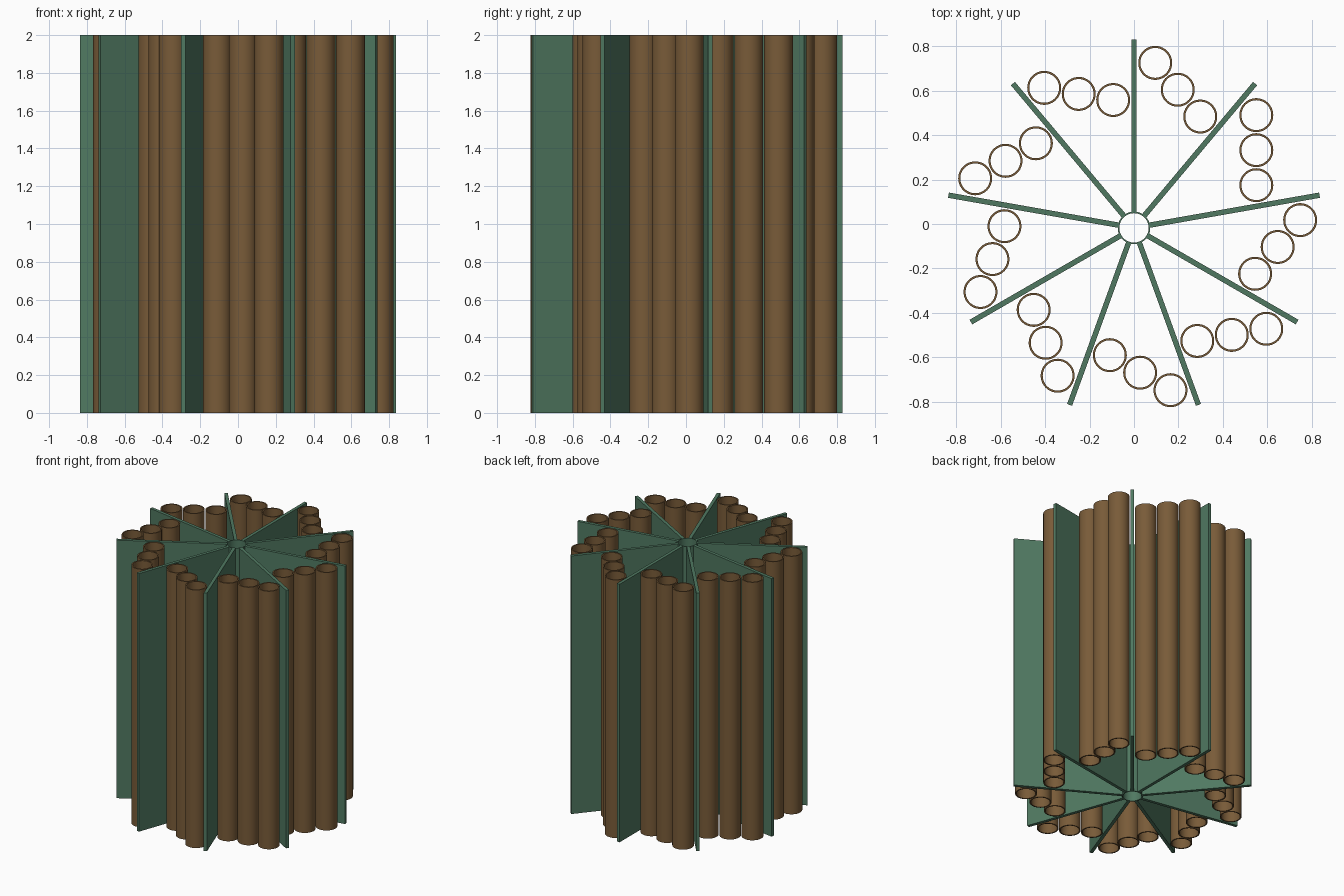
import bpy, bmesh
from math import cos, sin, pi, radians

if "Cube" in bpy.data.objects:
    bpy.data.objects.remove(bpy.data.objects["Cube"])

CY, H, N = -0.0175, 2.0, 9


def material(name, rgb):
    m = bpy.data.materials.new(name)
    m.diffuse_color = (*rgb, 1)
    m.use_nodes = True
    m.node_tree.nodes["Principled BSDF"].inputs["Base Color"].default_value = m.diffuse_color
    return m


GREEN = material("green", (0.08, 0.19, 0.12))
BROWN = material("brown", (0.19, 0.105, 0.04))


def finish(bm, name, mat, smooth=True):
    bmesh.ops.recalc_face_normals(bm, faces=bm.faces)
    me = bpy.data.meshes.new(name)
    bm.to_mesh(me)
    bm.free()
    me.materials.append(mat)
    ob = bpy.data.objects.new(name, me)
    bpy.context.collection.objects.link(ob)
    if smooth:
        bpy.ops.object.select_all(action='DESELECT')
        ob.select_set(True)
        bpy.context.view_layer.objects.active = ob
        bpy.ops.object.shade_smooth_by_angle(angle=radians(35))
    return ob


def add_tube(bm, x, y, r_out, r_in, seg=48):
    # open pipe: four circles joined into a closed wall
    rings = [[bm.verts.new((x + r * cos(2 * pi * i / seg), y + r * sin(2 * pi * i / seg), z))
              for i in range(seg)]
             for r, z in ((r_out, 0), (r_out, H), (r_in, H), (r_in, 0))]
    for k in range(4):
        a, b = rings[k], rings[(k + 1) % 4]
        for i in range(seg):
            j = (i + 1) % seg
            bm.faces.new((a[i], a[j], b[j], b[i]))


# central hub pipe
bm = bmesh.new()
add_tube(bm, 0, CY, 0.073, 0.066)
finish(bm, "hub", GREEN)

for k in range(N):
    turn = radians(40 * k)

    # radial fin
    bm = bmesh.new()
    bmesh.ops.create_cube(bm, size=1)
    r0, r1 = 0.070, 0.847
    for v in bm.verts:
        v.co = ((v.co.x + 0.5) * (r1 - r0) + r0, v.co.y * 0.024, (v.co.z + 0.5) * H)
    fin = finish(bm, f"fin_{k + 1}", GREEN, smooth=False)
    fin.location.y = CY
    fin.rotation_euler.z = turn + radians(10)

    # slanted row of three pipes in each bay
    bm = bmesh.new()
    for y in (0.192, 0.3495, 0.507):
        add_tube(bm, 0.55, y, 0.0763, 0.067)
    row = finish(bm, f"pipe_row_{k + 1}", BROWN)
    row.location.y = CY
    row.rotation_euler.z = turn
